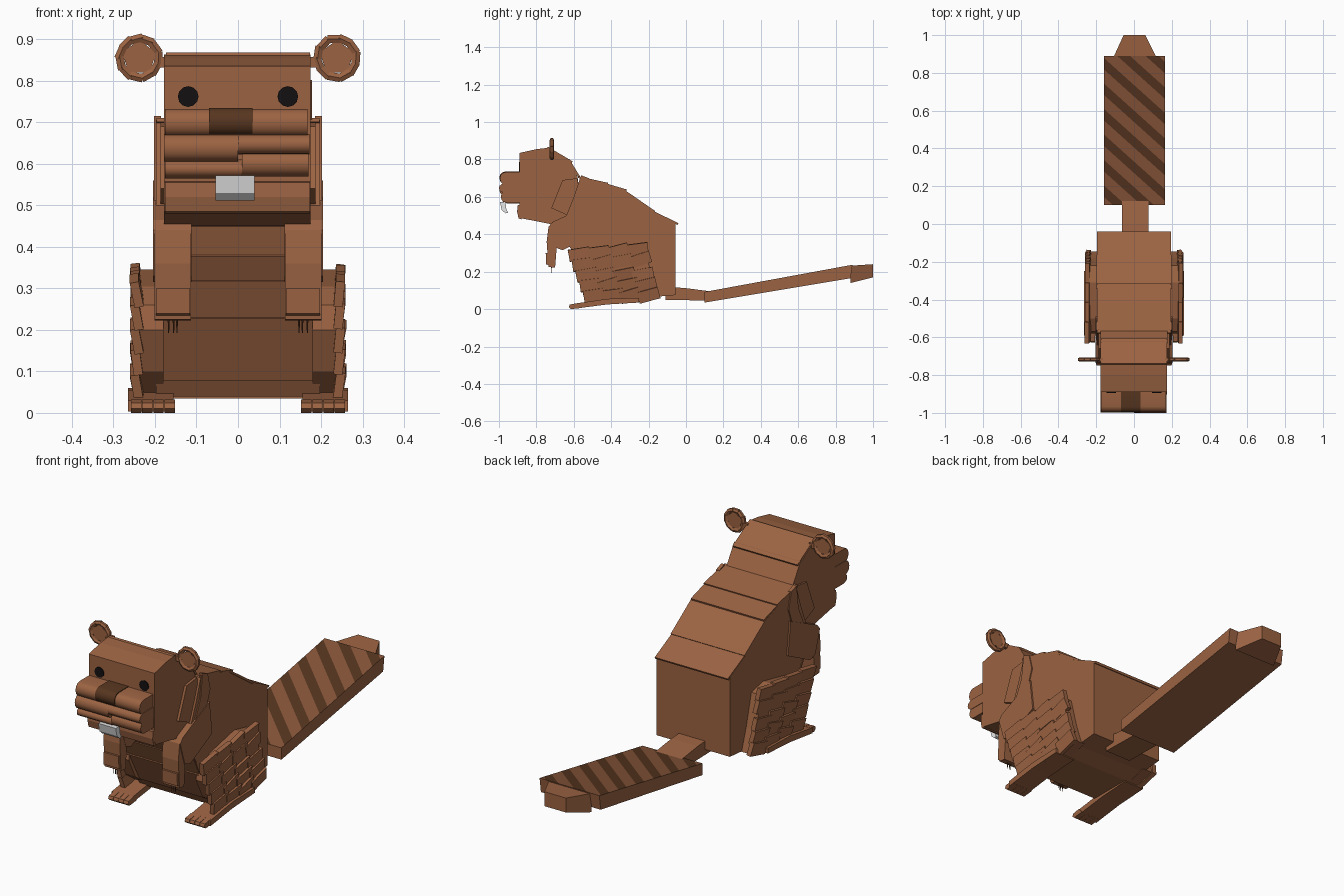
import bpy, bmesh, math, random
from mathutils import Vector, Matrix

if "Cube" in bpy.data.objects:
    bpy.data.objects.remove(bpy.data.objects["Cube"])

random.seed(4)


def material(name, rgb):
    m = bpy.data.materials.new(name)
    m.diffuse_color = (*rgb, 1)
    m.use_nodes = True
    m.node_tree.nodes["Principled BSDF"].inputs["Base Color"].default_value = m.diffuse_color
    return m


BROWN = material("fur brown", (0.33, 0.125, 0.055))
TAIL = material("tail brown", (0.25, 0.094, 0.042))
DARK = material("dark brown", (0.095, 0.036, 0.014))
BLACK = material("eye black", (0.006, 0.005, 0.005))
WHITE = material("tooth white", (0.8, 0.8, 0.8))


def finish(name, bm, mats, smooth=False):
    bmesh.ops.recalc_face_normals(bm, faces=bm.faces[:])
    me = bpy.data.meshes.new(name)
    bm.to_mesh(me)
    bm.free()
    ob = bpy.data.objects.new(name, me)
    bpy.context.collection.objects.link(ob)
    for m in mats:
        me.materials.append(m)
    if smooth:
        bpy.ops.object.select_all(action='DESELECT')
        ob.select_set(True)
        bpy.context.view_layer.objects.active = ob
        bpy.ops.object.shade_smooth_by_angle(angle=math.radians(40))
    return ob


def add_prism(bm, pts, x0, x1):
    """Side profile (y, z) extruded from x0 to x1."""
    a = [bm.verts.new((x0, y, z)) for y, z in pts]
    b = [bm.verts.new((x1, y, z)) for y, z in pts]
    bm.faces.new(a)
    bm.faces.new(b[::-1])
    for i in range(len(pts)):
        j = (i + 1) % len(pts)
        bm.faces.new((a[i], a[j], b[j], b[i]))


def prism(name, pts, x0, x1, mat=BROWN, smooth=False):
    bm = bmesh.new()
    add_prism(bm, pts, x0, x1)
    return finish(name, bm, [mat], smooth)


def shell_plates(name, path, half, t=0.012):
    """Overlapping slabs laid along a side-view path."""
    bm = bmesh.new()
    for (y0, z0), (y1, z1) in zip(path, path[1:]):
        d = Vector((y1 - y0, z1 - z0)).normalized()
        n = Vector((-d.y, d.x))
        p, q = Vector((y0, z0)) - d * 0.012, Vector((y1, z1)) + d * 0.012
        w = half + random.uniform(-0.004, 0.004)
        add_prism(bm, [p - n * t * .6, q - n * t * .2, q + n * t * .7, p + n * t * .2], -w, w)
    return finish(name, bm, [BROWN])


# Body with back and belly plates
prism("body", [(-0.055, 0.075), (-0.055, 0.46), (-0.18, 0.525), (-0.33, 0.635),
               (-0.43, 0.67), (-0.565, 0.705), (-0.60, 0.60), (-0.66, 0.45), (-0.635, 0.37),
               (-0.585, 0.255), (-0.50, 0.09), (-0.47, 0.04), (-0.25, 0.04), (-0.17, 0.065)],
      -0.197, 0.197)
shell_plates("back_plates", [(-0.055, 0.457), (-0.18, 0.525), (-0.33, 0.635), (-0.43, 0.67),
                             (-0.565, 0.705)][::-1], 0.199)
shell_plates("belly_plates", [(-0.655, 0.44), (-0.635, 0.37), (-0.605, 0.31), (-0.565, 0.22),
                              (-0.50, 0.09)][::-1], 0.195)

# Head
prism("head", [(-0.89, 0.505), (-0.89, 0.835), (-0.80, 0.855), (-0.73, 0.863), (-0.68, 0.83),
               (-0.62, 0.79), (-0.58, 0.71), (-0.565, 0.58), (-0.62, 0.51), (-0.70, 0.45),
               (-0.80, 0.47), (-0.88, 0.485)], -0.178, 0.175)
shell_plates("head_plates", [(-0.73, 0.86), (-0.62, 0.79), (-0.575, 0.71)][::-1], 0.176)
prism("chin_lip", [(-0.88, 0.48), (-0.895, 0.485), (-0.903, 0.52), (-0.90, 0.555), (-0.88, 0.56)],
      -0.176, 0.174)

# Muzzle rolls
def roll(name, x0, x1, zb, zt, front, mat=BROWN):
    pts = [(-0.88, zb), (-0.88, zt)]
    c, h = (zb + zt) / 2, (zt - zb) / 2
    for i in range(7):
        a = math.pi / 2 - math.pi * i / 6
        pts.append((front + 0.03 - 0.03 * math.cos(a), c + h * math.sin(a)))
    return prism(name, pts, x0, x1, mat, True)


roll("muzzle_top", -0.176, 0.168, 0.665, 0.732, -0.995)
roll("muzzle_left", -0.178, 0.0, 0.605, 0.672, -0.998)
roll("muzzle_right", 0.0, 0.172, 0.622, 0.672, -1.0)
roll("lip_left", -0.176, 0.01, 0.565, 0.610, -0.985)
roll("lip_right", 0.01, 0.17, 0.570, 0.632, -0.99)
roll("nose", -0.07, 0.035, 0.668, 0.735, -0.998, DARK)

# Teeth
prism("front_teeth", [(-0.995, 0.572), (-0.985, 0.53), (-0.965, 0.512), (-0.952, 0.515),
                      (-0.962, 0.54), (-0.965, 0.572)], -0.054, 0.04, WHITE)


def cone(bm, r, depth, seg, matrix, r2=None):
    bmesh.ops.create_cone(bm, cap_ends=True, segments=seg, radius1=r,
                          radius2=r if r2 is None else r2, depth=depth, matrix=matrix)


TO_FRONT = Matrix.Rotation(math.pi / 2, 4, 'X')

for s, side in ((-1, "left"), (1, "right")):
    # Eyes
    bm = bmesh.new()
    cone(bm, 0.025, 0.012, 12, Matrix.Translation((s * 0.12, -0.888, 0.762)) @ TO_FRONT)
    finish("eye_" + side, bm, [BLACK])

    # Ears: ring of short overlapping segments around a thin plate
    bm = bmesh.new()
    c = Vector((s * 0.238, -0.717, 0.855))
    for i in range(11):
        a = 2 * math.pi * i / 11
        m = (Matrix.Translation(c + Vector((math.cos(a), 0, math.sin(a))) * 0.046)
             @ Matrix.Rotation(-a + random.uniform(-.15, .15), 4, 'Y'))
        cone(bm, 0.0115, 0.031, 6, m)
    cone(bm, 0.043, 0.012, 5, Matrix.Translation(c) @ TO_FRONT)
    bmesh.ops.create_cube(bm, size=1, matrix=Matrix.Translation((s * 0.18, -0.717, 0.845))
                          @ Matrix.Diagonal((0.03, 0.016, 0.025, 1)))
    finish("ear_" + side, bm, [BROWN])

    # Shoulder and cheek plates
    prism("shoulder_" + side, [(-0.56, 0.715), (-0.575, 0.60), (-0.62, 0.50), (-0.55, 0.48),
                               (-0.50, 0.62), (-0.52, 0.70)], s * 0.185, s * 0.202)
    prism("cheek_" + side, [(-0.72, 0.54), (-0.66, 0.69), (-0.58, 0.70), (-0.57, 0.58),
                            (-0.63, 0.50)], s * 0.165, s * 0.187)

    # Arm, hand and claws
    prism("arm_" + side, [(-0.735, 0.44), (-0.715, 0.465), (-0.51, 0.56), (-0.49, 0.40),
                          (-0.66, 0.315), (-0.70, 0.33)], s * 0.112, s * 0.205)
    prism("hand_" + side, [(-0.735, 0.44), (-0.745, 0.36), (-0.735, 0.225), (-0.70, 0.222),
                           (-0.692, 0.32), (-0.69, 0.44)], s * 0.113, s * 0.201)
    prism("palm_" + side, [(-0.75, 0.30), (-0.748, 0.24), (-0.71, 0.225), (-0.70, 0.30)],
          s * 0.116, s * 0.198)
    bm = bmesh.new()
    for x in (0.147, 0.155, 0.167):
        cone(bm, 0.003, 0.04, 5, Matrix.Translation((s * x, -0.718, 0.212))
             @ Matrix.Rotation(math.pi, 4, 'X'), 0.0012)
    finish("claws_" + side, bm, [DARK])

    # Thigh: core with overlapping fur slabs
    prism("thigh_" + side, [(-0.57, 0.26), (-0.50, 0.305), (-0.31, 0.345), (-0.22, 0.325),
                            (-0.18, 0.17), (-0.145, 0.065), (-0.25, 0.04), (-0.44, 0.035),
                            (-0.53, 0.10), (-0.58, 0.20)], s * 0.18, s * 0.25)
    bm = bmesh.new()
    for row in range(5):
        z = 0.075 + row * 0.055
        ya, yb = -0.49 - 0.02 * row, -0.20 - 0.015 * row
        for k in range(4):
            y = ya + (yb - ya) * k / 3
            m = (Matrix.Translation((s * 0.244, y, z + 0.025 * (k / 3) * (row > 2)))
                 @ Matrix.Rotation(0.22 + random.uniform(-.1, .1), 4, 'X')
                 @ Matrix.Rotation(s * random.uniform(0.08, 0.2), 4, 'Y')
                 @ Matrix.Diagonal((0.022, 0.115, 0.062, 1)))
            bmesh.ops.create_cube(bm, size=1, matrix=m)
    finish("thigh_fur_" + side, bm, [BROWN])

    # Foot and toes
    prism("foot_" + side, [(-0.59, 0.003), (-0.59, 0.03), (-0.42, 0.055), (-0.25, 0.06),
                           (-0.25, 0.035), (-0.42, 0.025)], s * 0.155, s * 0.265)
    bm = bmesh.new()
    for i in range(4):
        x = 0.152 + i * 0.027
        add_prism(bm, [(-0.615, 0.0), (-0.627, 0.01), (-0.622, 0.024), (-0.58, 0.032),
                       (-0.56, 0.006)], s * x, s * (x + 0.025))
    finish("toes_" + side, bm, [BROWN])

# Tail root
prism("tail_root", [(-0.11, 0.05), (-0.11, 0.12), (0.0, 0.112), (0.13, 0.095), (0.13, 0.045)],
      -0.064, 0.077)

# Tail blade: top cut into diagonal stripes
bm = bmesh.new()
add_prism(bm, [(0.10, 0.035), (0.10, 0.092), (0.89, 0.237), (0.88, 0.165)], -0.158, 0.163)
direction = Vector((0.9, 1, 0)).normalized()
period = 0.135 * direction.y
for k in range(-1, 12):
    for part in (0, 0.45):
        bmesh.ops.bisect_plane(bm, geom=bm.verts[:] + bm.edges[:] + bm.faces[:],
                               plane_co=direction * period * (k + part), plane_no=direction)
bmesh.ops.recalc_face_normals(bm, faces=bm.faces[:])
for f in bm.faces:
    if f.normal.z > 0.5:
        phase = (f.calc_center_median().dot(direction) / period) % 1
        f.material_index = 2 if phase < 0.45 else 1
finish("tail_blade", bm, [BROWN, TAIL, DARK])

# Tail tip: tapers to a blunt end
bm = bmesh.new()
add_prism(bm, [(0.88, 0.14), (0.88, 0.232), (1.0, 0.24), (1.0, 0.17)], -0.11, 0.12)
for v in bm.verts:
    if v.co.y > 0.95:
        v.co.x *= 0.5
finish("tail_tip", bm, [BROWN])
